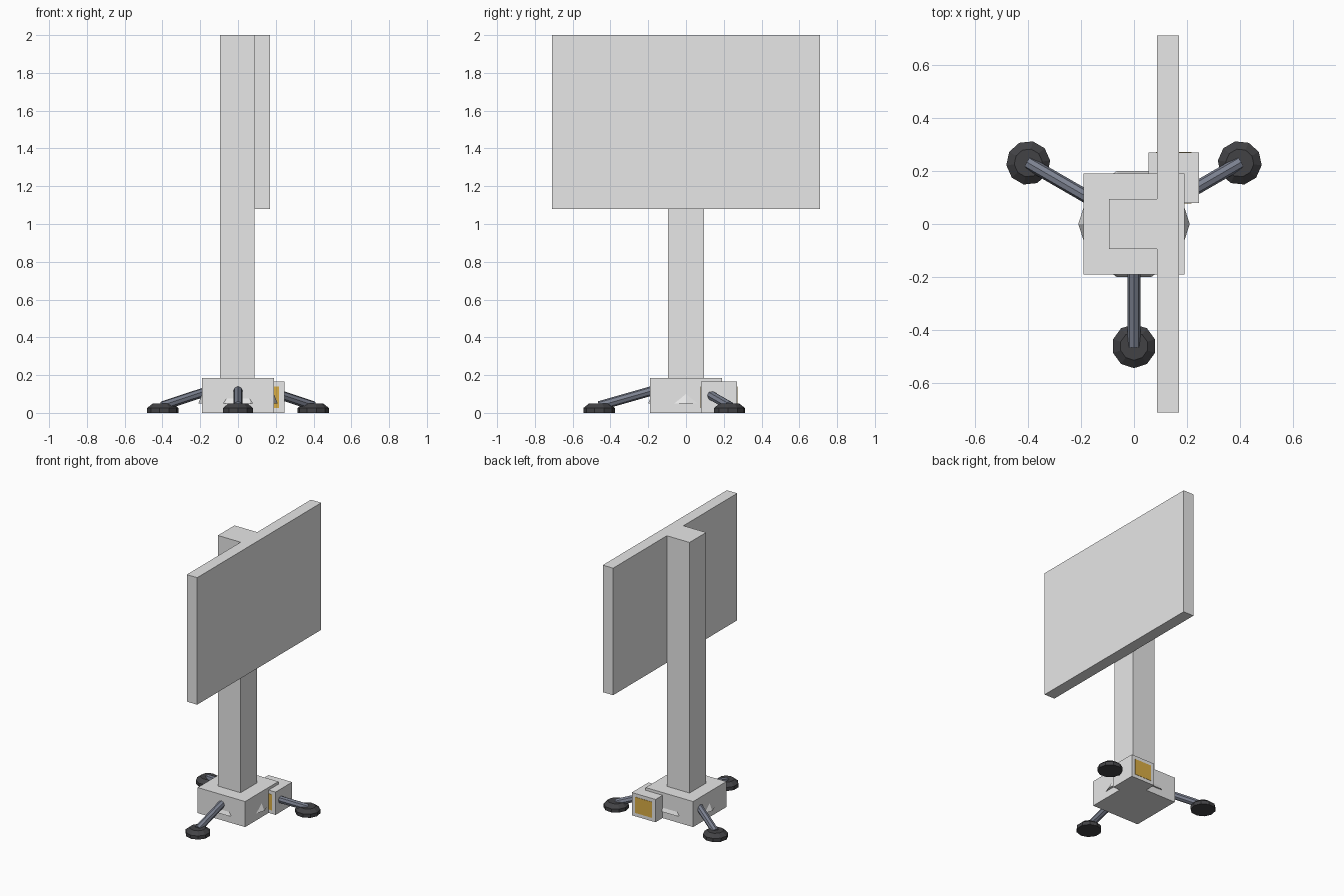
import bpy, math
from mathutils import Vector

if "Cube" in bpy.data.objects:
    bpy.data.objects.remove(bpy.data.objects["Cube"], do_unlink=True)


def material(name, rgb):
    m = bpy.data.materials.new(name)
    m.use_nodes = True
    m.diffuse_color = (*rgb, 1)
    m.node_tree.nodes["Principled BSDF"].inputs["Base Color"].default_value = (*rgb, 1)
    return m


light_grey = material("light grey", (0.8, 0.8, 0.8))
rubber = material("dark rubber", (0.055, 0.055, 0.06))
steel = material("blue grey steel", (0.2, 0.22, 0.28))
gold = material("gold", (0.7, 0.42, 0.06))


def finish(name, mat):
    ob = bpy.context.object
    ob.name = name
    ob.data.materials.append(mat)
    return ob


def box(name, lo, hi, mat):
    lo, hi = Vector(lo), Vector(hi)
    bpy.ops.mesh.primitive_cube_add(size=1, location=(lo + hi) / 2)
    ob = finish(name, mat)
    for v in ob.data.vertices:
        v.co = v.co * (hi - lo)
    return ob


def frustum(name, sides, r1, r2, z1, z2, mat, xy=(0, 0), first_corner=0):
    # the primitive's first corner lies on +y
    bpy.ops.mesh.primitive_cone_add(
        vertices=sides, radius1=r1, radius2=r2, depth=z2 - z1,
        location=(*xy, (z1 + z2) / 2), rotation=(0, 0, first_corner - math.pi / 2))
    return finish(name, mat)


def rod(name, a, b, radius, mat):
    a, b = Vector(a), Vector(b)
    bpy.ops.mesh.primitive_cylinder_add(
        vertices=8, radius=radius, depth=(b - a).length, location=(a + b) / 2,
        rotation=(b - a).to_track_quat("Z", "Y").to_euler())
    return finish(name, mat)


# Upright and sign panel
box("post", (-0.095, -0.095, 0.185), (0.087, 0.095, 2), light_grey)
box("sign_panel", (0.087, -0.71, 1.08), (0.17, 0.71, 2), light_grey)

# Base with control box and its coloured plates
box("base_block", (-0.19, -0.19, 0), (0.19, 0.19, 0.185), light_grey)
box("control_box", (0.055, 0.08, 0), (0.245, 0.27, 0.165), light_grey)
for side, y in (("front", 0.08), ("back", 0.27)):
    box("control_plate_" + side, (0.083, y - 0.002, 0.025),
        (0.217, y + 0.002, 0.14), gold)

# Ten-sided hub that pokes out of the base
frustum("hub", 10, 0.21, 0.17, 0.05, 0.15, light_grey)

# Three splayed legs with tapered feet
for i, name in enumerate(("front", "left", "right")):
    angle = math.radians(-90 + 120 * i)
    out = Vector((math.cos(angle), math.sin(angle), 0))
    up = Vector((0, 0, 1))
    rod(name + "_leg", out * 0.1 + up * 0.14, out * 0.46 + up * 0.037, 0.025, steel)
    xy = (out * 0.46).xy
    frustum(name + "_foot_rim", 10, 0.083, 0.083, 0, 0.026, rubber, xy, angle)
    frustum(name + "_foot_top", 10, 0.083, 0.053, 0.026, 0.05, rubber, xy, angle)
